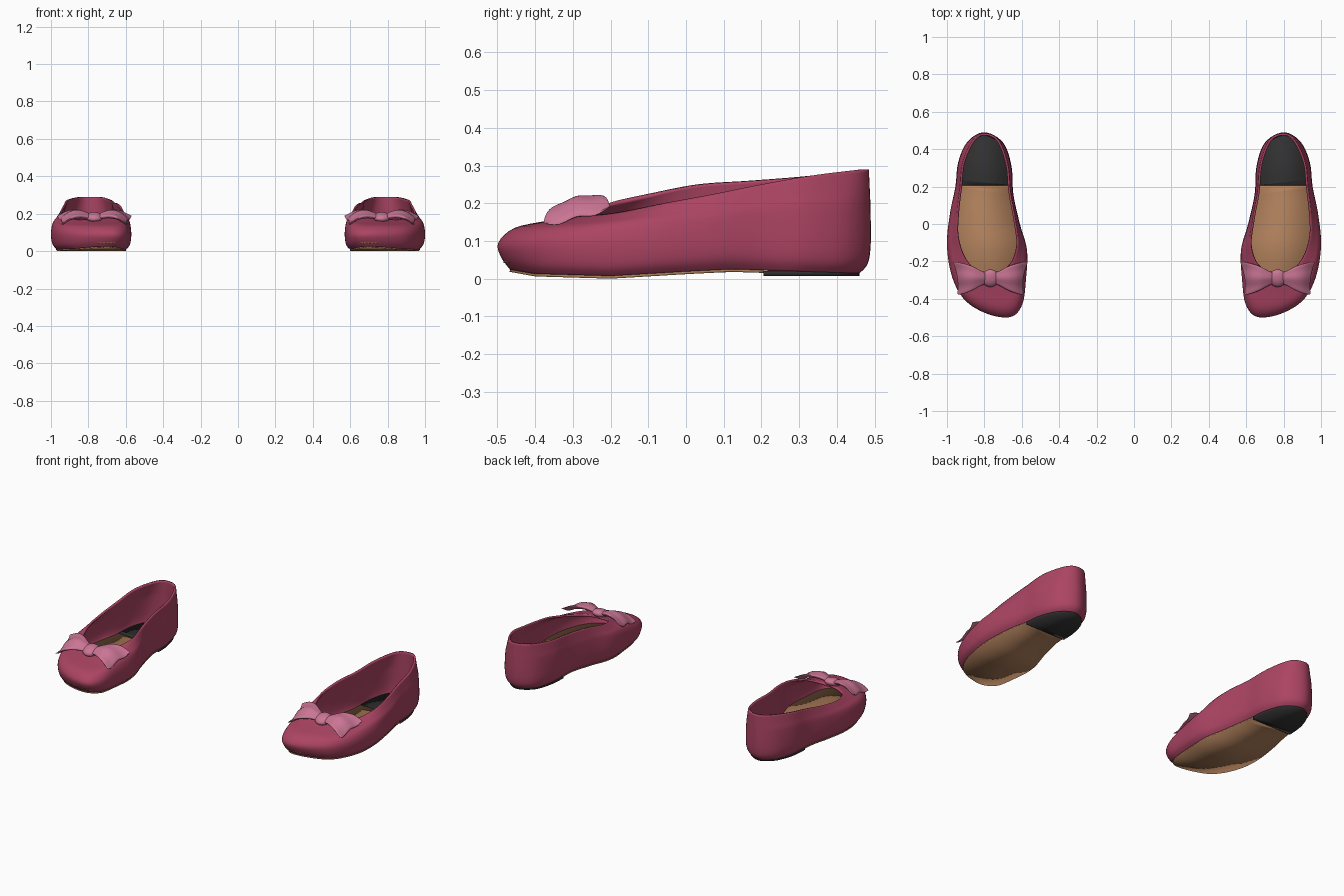
import bpy, bmesh, math
from mathutils import Vector

cube = bpy.data.objects.get("Cube")
if cube:
    bpy.data.objects.remove(cube)


def material(name, rgb):
    m = bpy.data.materials.new(name)
    m.use_nodes = True
    m.diffuse_color = (*rgb, 1)
    bsdf = next(n for n in m.node_tree.nodes if n.type == 'BSDF_PRINCIPLED')
    bsdf.inputs["Base Color"].default_value = (*rgb, 1)
    return m


ROSE = material("rose leather", (.41, .058, .125))
PINK = material("pink ribbon", (.6, .18, .3))
TAN = material("tan leather", (.43, .215, .105))
BLACK = material("black rubber", (.03, .03, .03))
CENTRE = Vector((.79, 0, 0))

# Widest outline of one shoe: heel, inner side, toe, outer side
BULGE = [(.80, .49), (.70, .435), (.655, .31), (.645, .16), (.61, 0), (.572, -.14),
         (.578, -.3), (.598, -.43), (.66, -.495), (.78, -.48), (.9, -.41), (.97, -.29),
         (1, -.12), (.985, .05), (.955, .2), (.94, .33), (.89, .44)]
# Edge of the foot opening, station for station
RIM = [(.80, .485, .29), (.725, .45, .288), (.675, .32, .272), (.66, .17, .26),
       (.635, .03, .25), (.62, -.1, .225), (.645, -.19, .205), (.69, -.24, .185),
       (.74, -.258, .175), (.8, -.258, .172), (.86, -.235, .17), (.91, -.17, .178),
       (.945, -.06, .2), (.945, .06, .222), (.93, .2, .25), (.915, .33, .273),
       (.86, .45, .288)]
# Height of the underside along the shoe
ARCH = [(-.5, .03), (-.4, .012), (-.2, .006), (0, .018), (.12, .024), (.25, .02), (.5, .012)]


def arch(y):
    for (a, p), (b, q) in zip(ARCH, ARCH[1:]):
        if y <= b:
            return p + (q - p) * max(0, (y - a) / (b - a))
    return ARCH[-1][1]


def spline(points, steps, closed):
    """Smooth curve through the given points."""
    pts = [Vector(p) for p in points]
    n = len(pts)
    at = lambda i: pts[i % n] if closed else pts[min(max(i, 0), n - 1)]
    out = []
    for i in range(n if closed else n - 1):
        a, b, c, d = (at(i + k) for k in (-1, 0, 1, 2))
        for s in range(steps):
            t = s / steps
            out.append(b + ((c - a) * t + (a * 2 - b * 5 + c * 4 - d) * t * t
                            + (b * 3 - a - c * 3 + d) * t ** 3) / 2)
    return out if closed else out + [pts[-1]]


def finish(name, bm, mat, thickness=0, offset=-1):
    """Turn the bmesh into an object mirrored to make the pair."""
    me = bpy.data.meshes.new(name)
    bm.to_mesh(me)
    bm.free()
    me.materials.append(mat)
    ob = bpy.data.objects.new(name, me)
    bpy.context.collection.objects.link(ob)
    bpy.ops.object.select_all(action='DESELECT')
    ob.select_set(True)
    bpy.context.view_layer.objects.active = ob
    bpy.ops.object.shade_smooth_by_angle(angle=math.radians(50))
    if thickness:
        solid = ob.modifiers.new("Thickness", 'SOLIDIFY')
        solid.thickness = thickness
        solid.offset = offset
    ob.modifiers.new("Pair", 'MIRROR')
    return ob


def loft(bm, rings):
    """Skin a list of closed rings, returning their vertices."""
    rows = [[bm.verts.new(p) for p in ring] for ring in rings]
    for low, high in zip(rows, rows[1:]):
        for i in range(len(low)):
            j = (i + 1) % len(low)
            bm.faces.new((low[i], low[j], high[j], high[i]))
    return rows


outline = spline([(x, y, 0) for x, y in BULGE], 6, True)
rim = spline(RIM, 6, True)


def inset(p, scale):
    """Pull an outline point towards the middle of the shoe."""
    k = 1 - (1 - scale) * .45
    return Vector((CENTRE.x + (p.x - CENTRE.x) * scale, p.y * k, 0))


# Upper: a wall rising from the sole, bulging, and closing in to the rim
columns = []
for b, r in zip(outline, rim):
    def blend(across, up):
        p = b.lerp(r, across)
        p.z = .095 + (r.z - .095) * up
        return p
    foot, low = inset(b, .86), inset(b, .965)
    foot.z = arch(foot.y)
    low.z = arch(low.y) + .028
    columns.append(spline([foot, low, blend(0, 0), blend(.18, .5),
                           blend(.55, .74), r], 4, False))
bm = bmesh.new()
loft(bm, list(zip(*columns)))
finish("shoe_upper", bm, ROSE, .011)


def slab(name, scale, height, front, mat, thickness):
    """Flat layer inside the outline, cut across at the heel line."""
    bm = bmesh.new()
    pts = [inset(p, scale) for p in outline]
    for p in pts:
        p.z = height(p.y)
    vs = [bm.verts.new(p) for p in pts]
    n = len(vs)
    for i in range(n // 2):
        quad = [vs[i], vs[i + 1], vs[n - i - 1], vs[-i]]
        bm.faces.new(list(dict.fromkeys(quad)))
    bmesh.ops.bisect_plane(bm, geom=bm.verts[:] + bm.edges[:] + bm.faces[:],
                           plane_co=(0, .205, 0), plane_no=(0, 1, 0),
                           clear_outer=front, clear_inner=not front)
    bmesh.ops.recalc_face_normals(bm, faces=bm.faces[:])
    if sum(f.normal.z for f in bm.faces) < 0:
        bmesh.ops.reverse_faces(bm, faces=bm.faces[:])
    finish(name, bm, mat, thickness, 1)


# Insole and outsole layers
slab("insole_front", .94, lambda y: .042, True, TAN, .006)
slab("insole_heel", .94, lambda y: .043, False, BLACK, .006)
slab("outsole", .865, lambda y: arch(y) - .006, True, TAN, .008)
slab("heel_pad", .865, lambda y: .007, False, BLACK, .014)

# Bow loops: puffed ribbon lofts flaring away from the knot
KNOT = Vector((.768, -.29, .182))
# distance, half width, rise, half thickness
STATIONS = [(.015, .026, 0, .012), (.05, .04, .012, .015), (.095, .064, .018, .017),
            (.14, .08, .008, .015), (.175, .087, -.012, .011), (.188, .084, -.018, .004)]
profile = spline(STATIONS_V := [Vector(s) for s in STATIONS], 4, False)
for side, label in ((-1, "inner"), (1, "outer")):
    bm = bmesh.new()
    rings = []
    for dist, half, rise, thick in profile:
        ring = []
        flare = dist / .19
        for k in range(32):
            a = math.tau * k / 32
            v = math.cos(a)
            x = dist + flare ** 3 * (.012 * v + .012 * (v * v - 1))
            pleat = .005 * flare * math.cos(v * 5.5)
            z = rise + math.sin(a) * thick + pleat + v * half * .25
            ring.append(KNOT + Vector((side * x, v * half, z)))
        rings.append(ring)
    rows = loft(bm, rings)
    # Close each end with strips between opposite edges
    for row in (rows[0], rows[-1]):
        n = len(row)
        for i in range(n // 2):
            quad = [row[i], row[i + 1], row[n - i - 1], row[-i]]
            bm.faces.new(list(dict.fromkeys(quad)))
    bmesh.ops.recalc_face_normals(bm, faces=bm.faces[:])
    finish("bow_loop_" + label, bm, PINK)

# Knot in the middle of the bow
bm = bmesh.new()
bmesh.ops.create_uvsphere(bm, u_segments=24, v_segments=14, radius=1)
for v in bm.verts:
    v.co = KNOT + Vector((v.co.x * .046, v.co.y * .047, v.co.z * .025 + v.co.y * .01))
finish("bow_knot", bm, PINK)
